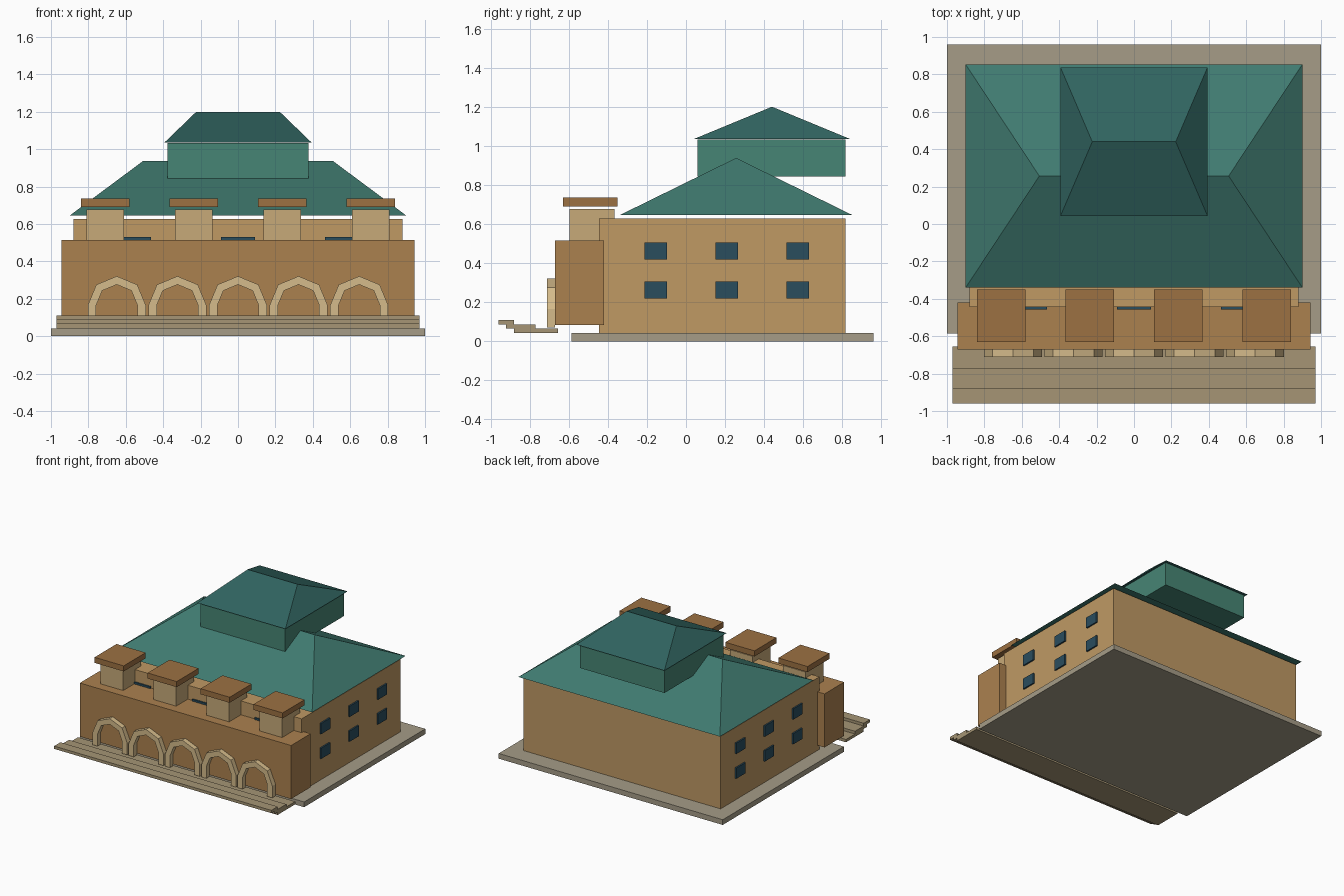
import bpy
import bmesh
from math import cos, sin, pi

if "Cube" in bpy.data.objects:
    bpy.data.objects.remove(bpy.data.objects["Cube"])


def material(name, r, g, b):
    m = bpy.data.materials.new(name)
    m.diffuse_color = tuple((c / 255) ** 2.2 for c in (r, g, b)) + (1,)
    m.use_nodes = True
    m.node_tree.nodes["Principled BSDF"].inputs["Base Color"].default_value = m.diffuse_color
    return m


SAND = material("sandstone", 190, 152, 100)
BROWN = material("brown_stone", 170, 128, 80)
PALE = material("pale_stone", 198, 168, 120)
CAP = material("cap_stone", 155, 112, 68)
TRIM = material("arch_trim", 212, 186, 138)
BASE = material("base_stone", 164, 155, 134)
STEP = material("step_stone", 164, 148, 116)
TEAL = material("teal_roof", 66, 122, 112)
TEAL_DARK = material("dark_teal_roof", 52, 100, 96)
TEAL_LIGHT = material("teal_wall", 72, 132, 116)
GLASS = material("window_glass", 46, 78, 94)


def mesh_object(name, verts, faces, mat):
    me = bpy.data.meshes.new(name)
    bm = bmesh.new()
    vs = [bm.verts.new(v) for v in verts]
    for f in faces:
        bm.faces.new([vs[i] for i in f])
    bmesh.ops.recalc_face_normals(bm, faces=bm.faces)
    bm.to_mesh(me)
    bm.free()
    me.materials.append(mat)
    ob = bpy.data.objects.new(name, me)
    bpy.context.collection.objects.link(ob)
    return ob


def box(name, x, y, z, mat):
    """Box from (min, max) ranges on each axis."""
    verts = [(a, b, c) for c in z for b in y for a in x]
    faces = [(0, 1, 3, 2), (4, 5, 7, 6), (0, 1, 5, 4),
             (2, 3, 7, 6), (0, 2, 6, 4), (1, 3, 7, 5)]
    return mesh_object(name, verts, faces, mat)


def hip_roof(name, hx, y, z, ridge, mat):
    """Closed hipped roof, ridge along x with half length `ridge`."""
    ym = (y[0] + y[1]) / 2
    verts = [(-hx, y[0], z[0]), (hx, y[0], z[0]), (hx, y[1], z[0]),
             (-hx, y[1], z[0]), (-ridge, ym, z[1]), (ridge, ym, z[1])]
    faces = [(0, 1, 2, 3), (0, 1, 5, 4), (2, 3, 4, 5), (1, 2, 5), (3, 0, 4)]
    return mesh_object(name, verts, faces, mat)


def arch(name, cx, y, foot, spring, r_out, r_in, mat):
    """Faceted arch surround with straight legs."""
    def profile(r):
        curve = [(cx + r * cos(i * pi / 4), spring + r * sin(i * pi / 4))
                 for i in range(5)]
        return [(cx + r, foot)] + curve + [(cx - r, foot)]
    rings = zip(profile(r_out), profile(r_in))
    verts = []
    for (ox, oz), (ix, iz) in rings:
        verts += [(ox, y[0], oz), (ix, y[0], iz), (ix, y[1], iz), (ox, y[1], oz)]
    faces = [(0, 1, 2, 3), tuple(len(verts) - k for k in (4, 3, 2, 1))]
    for s in range(0, len(verts) - 4, 4):
        for k in range(4):
            n = (k + 1) % 4
            faces.append((s + k, s + n, s + 4 + n, s + 4 + k))
    return mesh_object(name, verts, faces, mat)


# Base slab, main hall and front porch block
box("base_slab", (-1, 1), (-0.585, 0.96), (0, 0.042), BASE)
box("main_hall", (-0.88, 0.88), (-0.445, 0.815), (0.042, 0.627), SAND)
box("porch_block", (-0.943, 0.943), (-0.67, -0.42), (0.083, 0.515), BROWN)

# Entrance steps, each overhanging the one below
for i, (y0, y1) in enumerate([(-0.88, -0.655), (-0.92, -0.77), (-0.96, -0.88)]):
    z0 = 0.042 + i * 0.0225
    box(f"step_{i + 1}", (-0.97, 0.97), (y0, y1), (z0, z0 + 0.0225), STEP)

# Five arch surrounds on the porch front
for i in range(5):
    arch(f"porch_arch_{i + 1}", (i - 2) * 0.324, (-0.71, -0.67),
         0.07, 0.166, 0.155, 0.11, TRIM)

# Four roof turrets with flat caps
for i in range(4):
    cx = (i - 1.5) * 0.473
    box(f"turret_{i + 1}", (cx - 0.101, cx + 0.101), (-0.595, -0.365),
        (0.515, 0.677), PALE)
    box(f"turret_cap_{i + 1}", (cx - 0.13, cx + 0.13), (-0.63, -0.35),
        (0.69, 0.735), CAP)

# Upper front windows, mostly hidden behind the porch
for i, cx in enumerate((-0.555, 0, 0.555)):
    box(f"front_window_{i + 1}", (cx - 0.09, cx + 0.09), (-0.456, -0.44),
        (0.42, 0.53), GLASS)

# Two rows of three windows on both sides
for side, s in (("left", -1), ("right", 1)):
    for row, z0 in enumerate((0.218, 0.418)):
        for col in range(3):
            cy = -0.155 + col * 0.363
            box(f"{side}_window_{row + 1}_{col + 1}",
                tuple(sorted((s * 0.87, s * 0.892))), (cy - 0.058, cy + 0.058),
                (z0, z0 + 0.087), GLASS)

# Main hipped roof and raised upper storey with its own roof
hip_roof("main_roof", 0.9, (-0.34, 0.853), (0.645, 0.938), 0.506, TEAL)
box("upper_storey", (-0.378, 0.378), (0.06, 0.815), (0.843, 1.033), TEAL_LIGHT)
hip_roof("upper_roof", 0.393, (0.043, 0.837), (1.036, 1.2), 0.223, TEAL_DARK)
